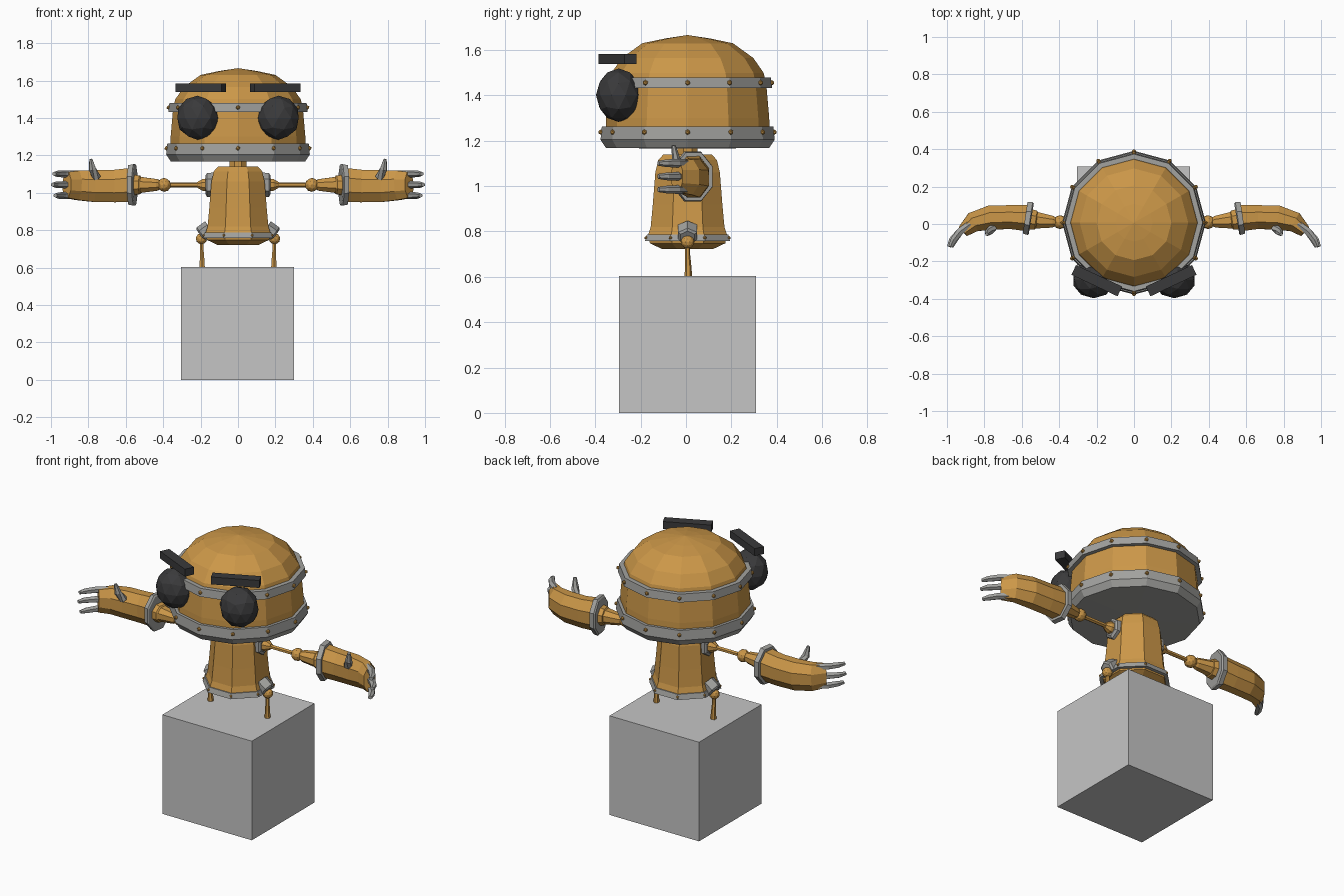
import bpy, bmesh, math
from mathutils import Vector, Matrix

if "Cube" in bpy.data.objects:
    bpy.data.objects.remove(bpy.data.objects["Cube"])

Y0 = 0.007  # common depth centre


def material(name, rgb):
    m = bpy.data.materials.new(name)
    m.diffuse_color = (*rgb, 1)
    m.use_nodes = True
    m.node_tree.nodes["Principled BSDF"].inputs["Base Color"].default_value = m.diffuse_color
    return m


BRASS = material("brass_orange", (0.60, 0.31, 0.065))
METAL = material("grey_metal", (0.36, 0.36, 0.345))
DARK = material("dark_rubber", (0.042, 0.042, 0.044))
STONE = material("light_grey", (0.56, 0.56, 0.56))


def finish(name, bm, mat, mirror=False):
    bmesh.ops.recalc_face_normals(bm, faces=bm.faces)
    me = bpy.data.meshes.new(name)
    bm.to_mesh(me)
    bm.free()
    me.materials.append(mat)
    ob = bpy.data.objects.new(name, me)
    bpy.context.collection.objects.link(ob)
    if mirror:
        mod = ob.modifiers.new("mirror", 'MIRROR')
        mod.use_mirror_merge = False
    return ob


def bridge(bm, rings, closed=False):
    n = len(rings[0])
    pairs = list(zip(rings, rings[1:])) + ([(rings[-1], rings[0])] if closed else [])
    for a, b in pairs:
        for i in range(n):
            j = (i + 1) % n
            bm.faces.new((a[i], a[j], b[j], b[i]))
    if not closed:
        bm.faces.new(rings[0])
        bm.faces.new(rings[-1])


def revolve(name, profile, n, phase, mat, closed=False):
    """Turn an (r, z) profile around the vertical axis."""
    bm = bmesh.new()
    rings = [[bm.verts.new((r * math.cos(phase + 2 * math.pi * i / n),
                            Y0 + r * math.sin(phase + 2 * math.pi * i / n), z))
              for i in range(n)] for r, z in profile]
    bridge(bm, rings, closed)
    return finish(name, bm, mat)


def loft_into(bm, sections, n):
    """Skin elliptical sections (centre, side radius, up radius) along a path."""
    pts = [Vector(s[0]) for s in sections]
    rings = []
    for k, (c, ra, rb) in enumerate(sections):
        t = (pts[min(k + 1, len(pts) - 1)] - pts[max(k - 1, 0)]).normalized()
        ref = Vector((0, 0, 1)) if abs(t.z) < 0.8 else Vector((0, 1, 0))
        u = ref.cross(t).normalized()
        v = t.cross(u)
        ring = []
        for i in range(n):
            a = 2 * math.pi * (i + 0.5) / n
            ring.append(bm.verts.new(pts[k] + u * ra * math.cos(a) + v * rb * math.sin(a)))
        rings.append(ring)
    bridge(bm, rings)


def loft(name, sections, n, mat, mirror=True):
    bm = bmesh.new()
    loft_into(bm, sections, n)
    return finish(name, bm, mat, mirror)


def ball(name, centre, scale, mat, sub=2, mirror=True):
    bm = bmesh.new()
    bmesh.ops.create_icosphere(bm, subdivisions=sub, radius=1, matrix=Matrix.Translation(
        centre) @ Matrix.Diagonal((*scale, 1)))
    return finish(name, bm, mat, mirror)


def box(name, centre, size, mat, turn=0, mirror=False):
    bm = bmesh.new()
    bmesh.ops.create_cube(bm, size=1, matrix=Matrix.Translation(centre)
                          @ Matrix.Rotation(turn, 4, 'Z') @ Matrix.Diagonal((*size, 1)))
    return finish(name, bm, mat, mirror)


def rivets(name, radius, z, n, phase, size):
    bm = bmesh.new()
    for i in range(n):
        a = phase + 2 * math.pi * i / n
        bmesh.ops.create_icosphere(bm, subdivisions=1, radius=size, matrix=Matrix.Translation(
            (radius * math.cos(a), Y0 + radius * math.sin(a), z)))
    return finish(name, bm, BRASS)


# Pedestal block
box("pedestal", (-0.002, Y0, 0.302), (0.603, 0.603, 0.604), STONE)

# Domed head with two riveted bands
head = revolve("head_dome", [(0.362, 1.20), (0.36, 1.30), (0.347, 1.45), (0.335, 1.50),
                             (0.29, 1.565), (0.20, 1.63), (0.10, 1.651), (0.002, 1.666)],
               12, 0, BRASS)
revolve("head_base_band", [(0.36, 1.264), (0.378, 1.264), (0.384, 1.205), (0.36, 1.168),
                           (0.05, 1.166), (0.05, 1.20), (0.35, 1.20)], 12, 0, METAL, True)
revolve("head_middle_band", [(0.335, 1.48), (0.367, 1.48), (0.373, 1.432), (0.335, 1.432)],
        12, 0, METAL, True)
rivets("base_band_rivets", 0.382, 1.238, 12, 0, 0.012)
rivets("middle_band_rivets", 0.371, 1.456, 12, 0, 0.012)

# Eyes and brows
ball("eye", (0.216, -0.297, 1.401), (0.114, 0.10, 0.118), DARK)
box("brow", (0.199, -0.303, 1.561), (0.272, 0.058, 0.045), DARK, math.radians(25), True)

# Bell-shaped torso, neck and hem band
EIGHTH = math.pi / 8
revolve("neck", [(0.048, 1.10), (0.048, 1.19)], 8, EIGHTH, BRASS)
revolve("torso", [(0.12, 0.722), (0.18, 0.748), (0.188, 0.785), (0.176, 0.82), (0.166, 0.92),
                  (0.154, 1.06), (0.14, 1.115), (0.115, 1.14)], 8, EIGHTH, BRASS)
revolve("hem_band", [(0.17, 0.787), (0.194, 0.787), (0.204, 0.757), (0.17, 0.757)],
        8, EIGHTH, METAL, True)
rivets("hem_rivets", 0.198, 0.772, 8, EIGHTH, 0.008)

# Shoulder: collar, socket, thin rod and elbow ball
AZ = 1.042
AY = 0.01
loft("shoulder_collar", [((0.125, AY, AZ), 0.058, 0.066), ((0.165, AY, AZ), 0.055, 0.064),
                         ((0.175, AY, AZ), 0.042, 0.048)], 6, METAL)
loft("shoulder_socket", [((0.16, AY, AZ), 0.038, 0.038), ((0.19, AY, AZ), 0.034, 0.034),
                         ((0.218, AY, AZ), 0.016, 0.016)], 8, BRASS)
loft("upper_arm_rod", [((0.20, AY, AZ), 0.013, 0.013), ((0.385, AY, AZ), 0.013, 0.013)], 6, BRASS)
ball("elbow_ball", (0.395, AY, AZ), (0.037, 0.037, 0.037), BRASS)

# Forearm, cuff and curved glove
loft("forearm", [((0.42, 0.01, AZ), 0.026, 0.028), ((0.435, 0.012, AZ), 0.034, 0.034),
                 ((0.52, 0.02, AZ), 0.048, 0.046), ((0.525, 0.02, AZ), 0.055, 0.053),
                 ((0.56, 0.026, AZ), 0.06, 0.06)], 8, BRASS)
loft("cuff", [((0.549, 0.028, AZ), 0.088, 0.110), ((0.555, 0.029, AZ), 0.096, 0.120),
              ((0.582, 0.033, AZ), 0.092, 0.114)], 8, METAL)
loft("glove", [((0.57, 0.031, AZ), 0.075, 0.098), ((0.66, 0.037, 1.036), 0.069, 0.094),
               ((0.77, 0.034, 1.036), 0.070, 0.092), ((0.86, 0.01, 1.04), 0.058, 0.085),
               ((0.915, -0.04, 1.042), 0.035, 0.075)], 8, BRASS)

# Three fingers and a thumb per hand
bm = bmesh.new()
for dz, reach in ((0.058, 0.0), (0.0, 0.008), (-0.058, -0.006)):
    z = 1.043 + dz
    loft_into(bm, [((0.875, 0.0, z), 0.022, 0.019), ((0.93, -0.04, z), 0.022, 0.019),
                   ((0.965 + reach, -0.085, z), 0.019, 0.017),
                   ((0.982 + reach, -0.122, z), 0.012, 0.011)], 6)
loft_into(bm, [((0.755, -0.02, 1.08), 0.024, 0.022), ((0.778, -0.045, 1.125), 0.022, 0.018),
               ((0.787, -0.055, 1.18), 0.009, 0.009)], 6)
finish("fingers", bm, METAL, True)

# Hip bracket, joint ball and thin leg
loft("hip_bracket", [((0.15, Y0, 0.812), 0.048, 0.044), ((0.195, Y0, 0.779), 0.048, 0.044),
                     ((0.202, Y0, 0.774), 0.036, 0.034)], 6, METAL)
ball("hip_ball", (0.196, Y0, 0.754), (0.03, 0.03, 0.03), BRASS)
loft("leg", [((0.192, Y0 + 0.003, 0.60), 0.017, 0.017), ((0.192, Y0 + 0.003, 0.645), 0.014, 0.014),
             ((0.194, Y0, 0.70), 0.011, 0.011), ((0.195, Y0, 0.75), 0.011, 0.011)], 6, BRASS)
